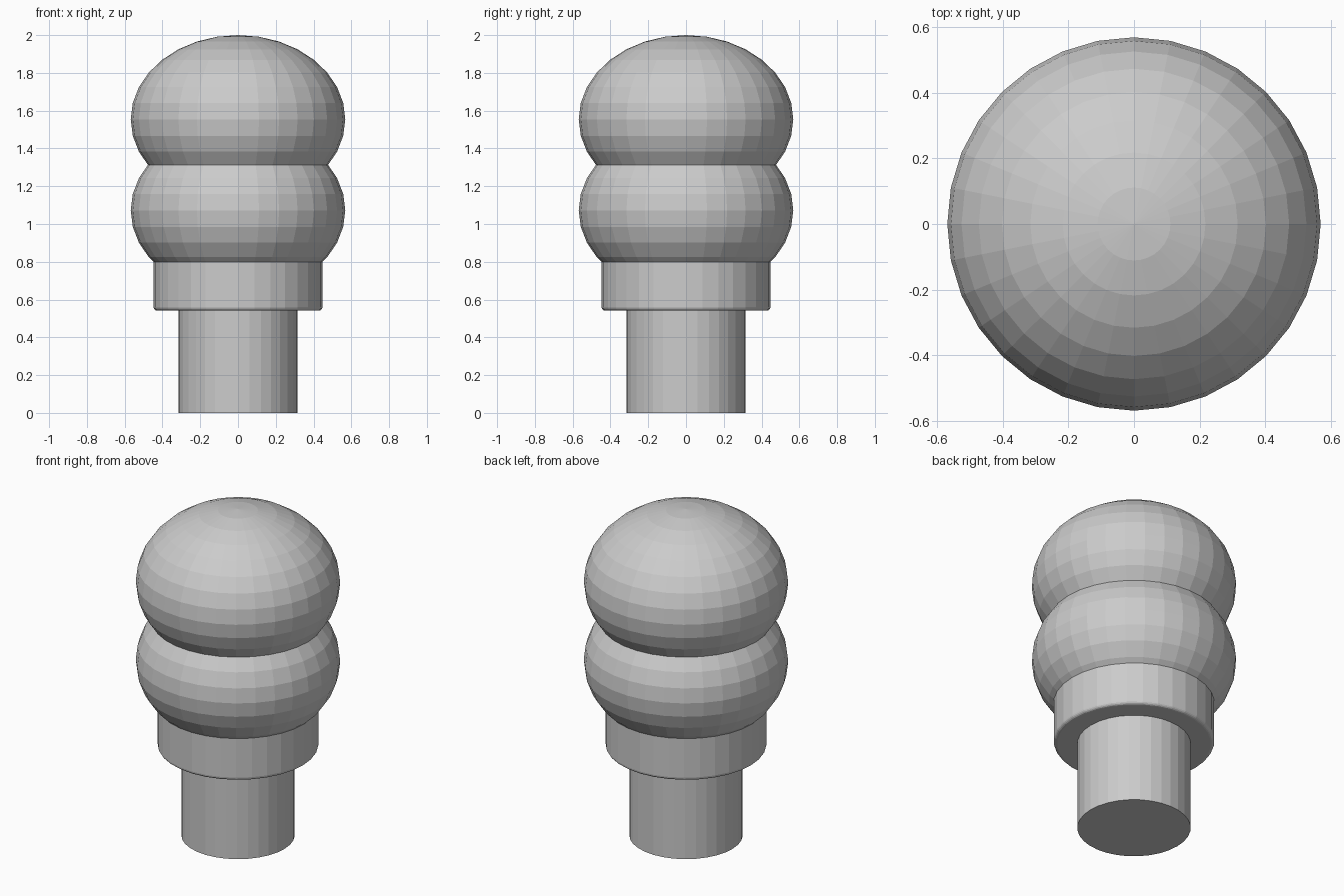
import bpy
import bmesh
import math

if "Cube" in bpy.data.objects:
    bpy.data.objects.remove(bpy.data.objects["Cube"])

SIDES = 32

grey = bpy.data.materials.new("light grey")
grey.diffuse_color = (0.6, 0.6, 0.6, 1.0)
grey.use_nodes = True
grey.node_tree.nodes["Principled BSDF"].inputs["Base Color"].default_value = grey.diffuse_color


def finish(name, bm):
    """Turn a bmesh into a flat-shaded grey object."""
    bmesh.ops.recalc_face_normals(bm, faces=bm.faces)
    mesh = bpy.data.meshes.new(name)
    bm.to_mesh(mesh)
    bm.free()
    mesh.materials.append(grey)
    obj = bpy.data.objects.new(name, mesh)
    bpy.context.collection.objects.link(obj)
    return obj


def lathe(name, profile):
    """Closed solid from (radius, z) rings, bottom to top."""
    bm = bmesh.new()
    rings = []
    for r, z in profile:
        rings.append([bm.verts.new((r * math.cos(a), r * math.sin(a), z))
                      for a in (2 * math.pi * i / SIDES for i in range(SIDES))])
    for low, high in zip(rings, rings[1:]):
        for i in range(SIDES):
            j = (i + 1) % SIDES
            bm.faces.new((low[i], low[j], high[j], high[i]))
    bm.faces.new(rings[0])
    bm.faces.new(rings[-1])
    return finish(name, bm)


def squashed_ball(name, z, radius=0.568, half_height=0.446):
    bm = bmesh.new()
    bmesh.ops.create_uvsphere(bm, u_segments=SIDES, v_segments=16, radius=1)
    bmesh.ops.scale(bm, vec=(radius, radius, half_height), verts=bm.verts)
    bmesh.ops.translate(bm, vec=(0, 0, z), verts=bm.verts)
    return finish(name, bm)


# Plain cylindrical stem
lathe("stem", [(0.315, 0.0), (0.315, 0.60)])

# Collar with a small rounded lower rim, its top buried in the lower ball
BEVEL = 0.02
rim = [(0.447 - BEVEL + BEVEL * math.sin(a), 0.541 + BEVEL - BEVEL * math.cos(a))
       for a in (math.pi / 2 * k / 4 for k in range(5))]
lathe("collar", rim + [(0.447, 0.83)])

# Two stacked, overlapping balls
squashed_ball("lower_ball", 1.072)
squashed_ball("upper_ball", 1.554)
